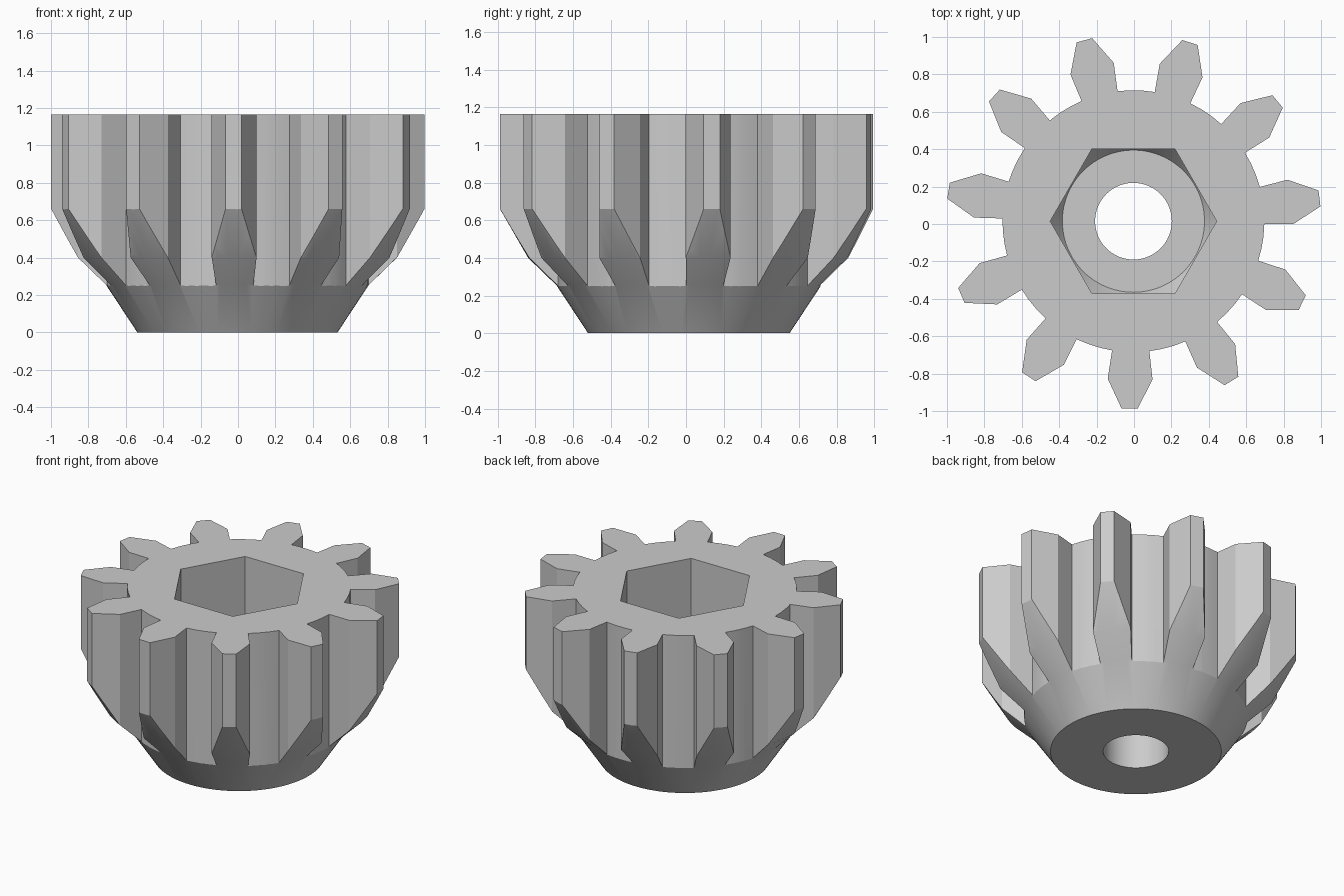
import bpy, bmesh, math
from math import sin, cos, pi, tau

if "Cube" in bpy.data.objects:
    bpy.data.objects.remove(bpy.data.objects["Cube"])

CENTRE = (-0.003, 0.015)
TEETH = 11
TOP = 1.165
START = math.radians(-91.2)

grey = bpy.data.materials.new("plain grey")
grey.use_nodes = True
grey.diffuse_color = (0.6, 0.6, 0.6, 1)
grey.node_tree.nodes["Principled BSDF"].inputs["Base Color"].default_value = (0.6, 0.6, 0.6, 1)


def make_object(name, bm):
    bmesh.ops.recalc_face_normals(bm, faces=bm.faces)
    mesh = bpy.data.meshes.new(name)
    bm.to_mesh(mesh)
    bm.free()
    mesh.materials.append(grey)
    obj = bpy.data.objects.new(name, mesh)
    obj.location = (*CENTRE, 0)
    bpy.context.collection.objects.link(obj)
    return obj


def loft(name, rings):
    """Join rings of points with walls and close both ends."""
    bm = bmesh.new()
    loops = [[bm.verts.new(p) for p in ring] for ring in rings]
    n = len(loops[0])
    for low, high in zip(loops, loops[1:]):
        for i in range(n):
            j = (i + 1) % n
            bm.faces.new((low[i], low[j], high[j], high[i]))
    bm.faces.new(loops[0][::-1])
    bm.faces.new(loops[-1])
    return make_object(name, bm)


def turned(name, profile, sides=96):
    return loft(name, [[(r * cos(tau * i / sides), r * sin(tau * i / sides), z)
                        for i in range(sides)] for r, z in profile])


def prism(name, polar, bottom, top):
    return loft(name, [[(r * cos(a), r * sin(a), z) for r, a in polar]
                       for z in (bottom, top)])


def combine(obj, cutter, operation):
    mod = obj.modifiers.new(operation.title(), 'BOOLEAN')
    mod.operation = operation
    mod.solver = 'EXACT'
    mod.object = cutter
    bpy.context.view_layer.objects.active = obj
    bpy.ops.object.modifier_apply(modifier=mod.name)
    bpy.data.objects.remove(cutter)


# toothed outline, one tooth and one gap per pitch
pitch = tau / TEETH
half_root = 0.143
gap = pitch - 2 * half_root
tooth = [(0.70, -half_root), (0.853, -0.141), (1.003, -0.043),
         (1.003, 0.043), (0.853, 0.141), (0.70, half_root),
         (0.70, half_root + gap / 3), (0.70, half_root + gap * 2 / 3)]
outline = [(r, START + k * pitch + a) for k in range(TEETH) for r, a in tooth]
gear = prism("pinion_gear", outline, -0.1, TOP)

# tapered underside trims the teeth
taper = turned("taper", [(0.535, 0), (0.703, 0.255), (0.853, 0.4),
                         (1.003, 0.66), (1.04, 0.72), (1.04, 1.4)])
combine(gear, taper, 'INTERSECT')

# hexagonal pocket with a conical seat
pocket = prism("hex_pocket", [(0.445, k * pi / 3) for k in range(6)], 0.3, 1.4)
seat = turned("seat", [(0.38, 0.45), (0.46, 0.57), (0.46, 1.5)])
combine(pocket, seat, 'INTERSECT')
combine(gear, pocket, 'DIFFERENCE')

# shaft bore
bore = turned("shaft_bore", [(0.205, -0.2), (0.205, 0.8)], 64)
combine(gear, bore, 'DIFFERENCE')

bpy.ops.object.select_all(action='DESELECT')
gear.select_set(True)
bpy.context.view_layer.objects.active = gear
bpy.ops.object.shade_smooth_by_angle(angle=math.radians(20))
